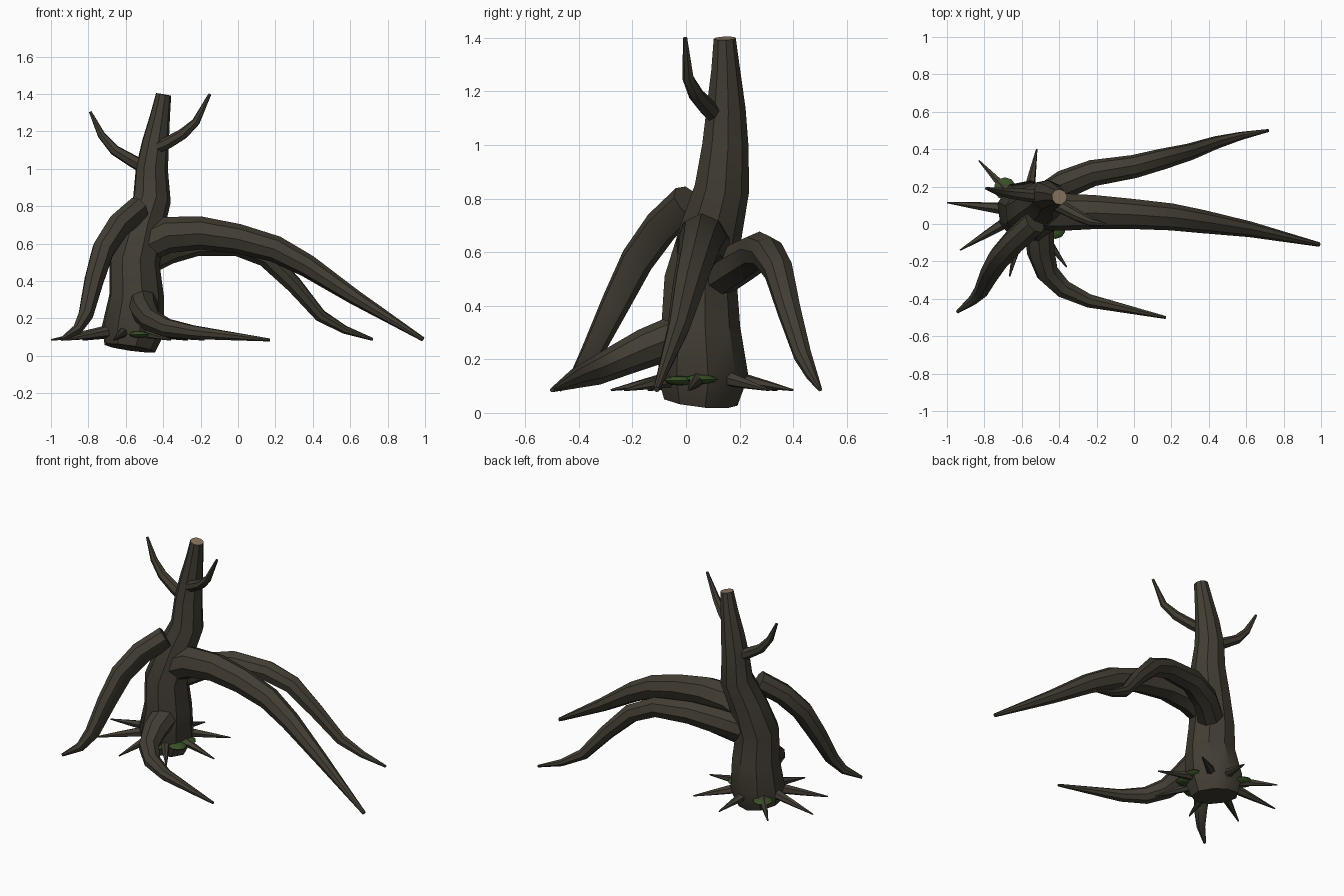
import bpy, bmesh, math, random
from mathutils import Vector, Matrix

random.seed(4)


def material(name, rgb):
    m = bpy.data.materials.new(name)
    m.diffuse_color = (*rgb, 1)
    return m


BARK = material("bark", (0.055, 0.047, 0.033))
WOOD = material("cut_wood", (0.25, 0.18, 0.12))
MOSS = material("moss", (0.04, 0.08, 0.02))


def finish(name, bm, mats, angle=35):
    bmesh.ops.recalc_face_normals(bm, faces=bm.faces)
    me = bpy.data.meshes.new(name)
    bm.to_mesh(me)
    bm.free()
    for m in mats:
        me.materials.append(m)
    me.shade_smooth()
    me.set_sharp_from_angle(angle=math.radians(angle))
    ob = bpy.data.objects.new(name, me)
    bpy.context.collection.objects.link(ob)
    return ob


def limb(name, pts, sides=8, rough=0.06, cut_top=False):
    """Tapered tube through (x, y, z, radius) points, with long bark ridges."""
    bm = bmesh.new()
    c = [Vector(p[:3]) for p in pts]
    ridge = [1 + random.uniform(-rough, rough) for _ in range(sides)]
    rings, u = [], None
    for i, p in enumerate(pts):
        t = (c[min(i + 1, len(c) - 1)] - c[max(i - 1, 0)]).normalized()
        if u is None:
            u = t.orthogonal()
        u = (u - t * u.dot(t)).normalized()
        v = t.cross(u)
        ring = []
        for k in range(sides):
            a = math.tau * k / sides
            ring.append(bm.verts.new(c[i] + (u * math.cos(a) + v * math.sin(a)) * p[3] * ridge[k]))
        rings.append(ring)
    for a, b in zip(rings, rings[1:]):
        for k in range(sides):
            j = (k + 1) % sides
            bm.faces.new((a[k], a[j], b[j], b[k]))
    bm.faces.new(rings[0][::-1])
    top = bm.faces.new(rings[-1])
    top.material_index = 1 if cut_top else 0
    return finish(name, bm, [BARK, WOOD])


# Trunk with a cut top
limb("trunk", [
    (-0.585, 0.06, 0.042, 0.14), (-0.57, 0.07, 0.14, 0.172), (-0.55, 0.06, 0.32, 0.15),
    (-0.56, 0.06, 0.5, 0.138), (-0.515, 0.10, 0.69, 0.118), (-0.465, 0.138, 0.84, 0.104),
    (-0.465, 0.15, 1.0, 0.088), (-0.445, 0.152, 1.14, 0.074), (-0.42, 0.15, 1.28, 0.055),
    (-0.40, 0.146, 1.398, 0.042)], sides=9, cut_top=True)

# Large drooping limbs
limb("right_limb", [
    (-0.52, 0.06, 0.58, 0.095), (-0.38, 0.06, 0.645, 0.1), (-0.2, 0.06, 0.655, 0.09),
    (0.0, 0.05, 0.625, 0.08), (0.2, 0.035, 0.57, 0.072), (0.37, 0.01, 0.48, 0.062),
    (0.62, -0.03, 0.315, 0.042), (0.99, -0.11, 0.088, 0.012)])
limb("back_right_limb", [
    (-0.48, 0.13, 0.52, 0.08), (-0.37, 0.21, 0.57, 0.077), (-0.22, 0.27, 0.605, 0.07),
    (0.0, 0.305, 0.595, 0.062), (0.15, 0.345, 0.53, 0.056), (0.3, 0.385, 0.38, 0.045),
    (0.44, 0.435, 0.215, 0.034), (0.57, 0.47, 0.14, 0.022), (0.72, 0.5, 0.088, 0.008)])
limb("left_front_limb", [
    (-0.53, 0.01, 0.79, 0.067), (-0.64, -0.09, 0.695, 0.067), (-0.72, -0.18, 0.57, 0.064),
    (-0.768, -0.26, 0.41, 0.056), (-0.812, -0.35, 0.225, 0.043), (-0.86, -0.405, 0.14, 0.028),
    (-0.945, -0.47, 0.088, 0.009)])
limb("front_root", [
    (-0.51, -0.03, 0.285, 0.078), (-0.5, -0.15, 0.24, 0.072), (-0.465, -0.26, 0.19, 0.06),
    (-0.38, -0.345, 0.15, 0.05), (-0.24, -0.41, 0.127, 0.037), (0.17, -0.5, 0.085, 0.008)])

# Small upper branches
limb("upper_left_branch", [
    (-0.47, 0.15, 0.99, 0.036), (-0.56, 0.155, 1.04, 0.036), (-0.66, 0.165, 1.1, 0.03),
    (-0.73, 0.175, 1.18, 0.022), (-0.79, 0.19, 1.305, 0.008)], sides=7)
limb("upper_right_branch", [
    (-0.46, 0.12, 1.105, 0.035), (-0.38, 0.085, 1.135, 0.034), (-0.295, 0.04, 1.185, 0.03),
    (-0.225, 0.008, 1.25, 0.022), (-0.15, -0.003, 1.4, 0.008)], sides=7)

# Ring of thin root spikes around the base
tips = [(-0.52, 0.4), (-0.83, 0.34), (-1.0, 0.115), (-0.93, -0.14), (-0.665, -0.28),
        (-0.36, -0.23), (-0.18, 0.01), (-0.27, 0.31)]
for n, (x, y) in enumerate(tips, 1):
    base, tip = Vector((-0.58, 0.07, 0.15)), Vector((x, y, 0.085))
    a, m = base.lerp(tip, 0.3), base.lerp(tip, 0.65)
    limb(f"root_spike_{n}", [(*a, 0.032), (*m, 0.019), (*tip, 0.004)], sides=6)

# Flattened moss patches
for n, (x, y, z, r) in enumerate([(-0.42, 0.055, 0.125, 0.065), (-0.42, -0.025, 0.12, 0.055),
                                  (-0.53, -0.085, 0.115, 0.055), (-0.69, 0.19, 0.12, 0.06)], 1):
    bm = bmesh.new()
    bmesh.ops.create_uvsphere(bm, u_segments=10, v_segments=6, radius=1,
                              matrix=Matrix.Translation((x, y, z)) @ Matrix.Diagonal((r, r, 0.018, 1)))
    finish(f"moss_patch_{n}", bm, [MOSS], 60)
